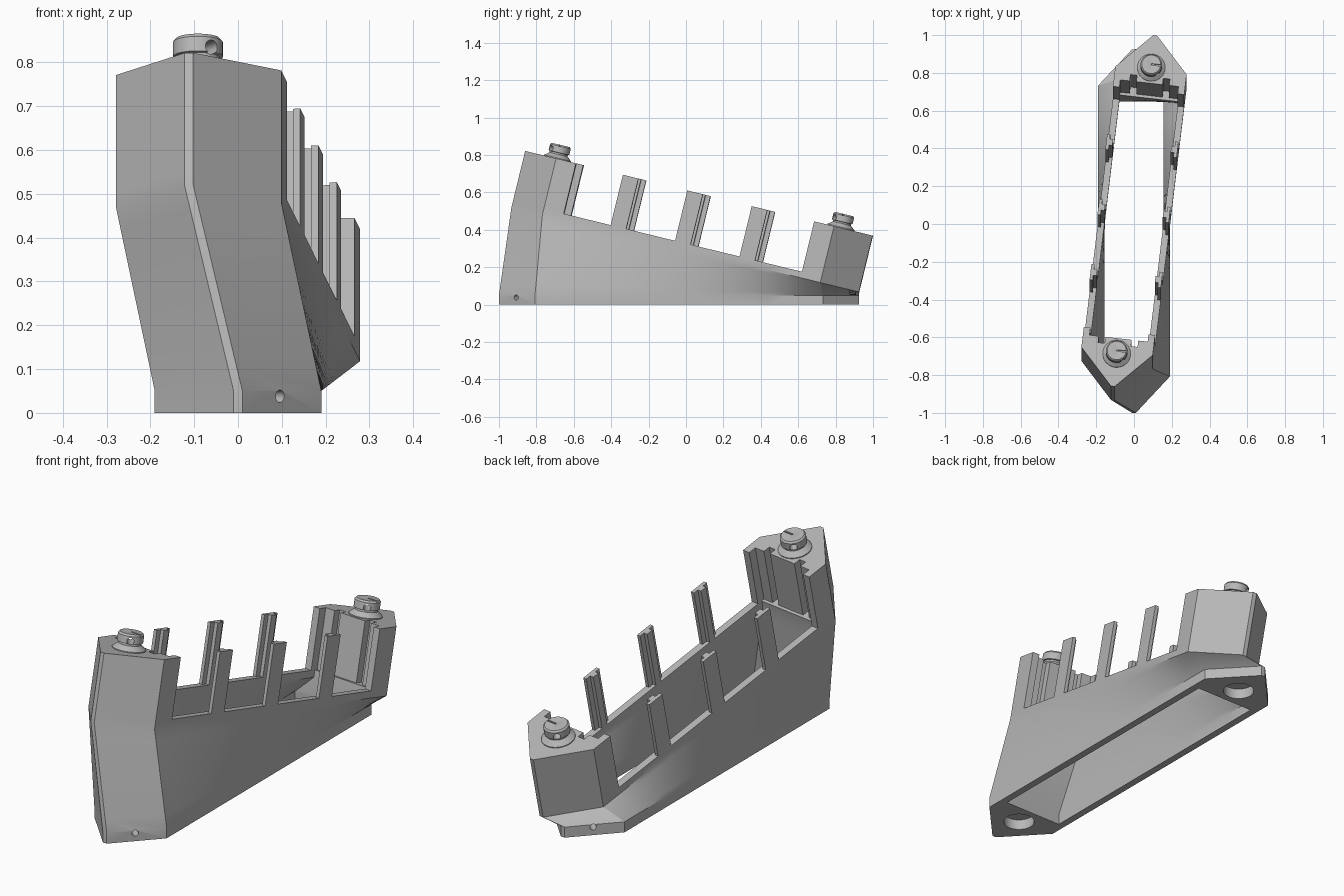
import bpy, bmesh, math
from mathutils import Matrix, Vector

if "Cube" in bpy.data.objects:
    bpy.data.objects.remove(bpy.data.objects["Cube"], do_unlink=True)

grey = bpy.data.materials.new("plain_grey")
grey.use_nodes = True
grey.diffuse_color = (0.48, 0.48, 0.48, 1)
grey.node_tree.nodes["Principled BSDF"].inputs["Base Color"].default_value = grey.diffuse_color

# Frames: the flat base, and the tilted, turned tray (origin on its top plane)
BASE = Matrix.Translation((0, -0.0375, 0))
TRAY = (Matrix.Translation((0, 0.07, 0.595)) @ Matrix.Rotation(math.radians(-13.7), 4, "X")
        @ Matrix.Rotation(math.radians(-6.7), 4, "Z"))
HALF, CORNER, TIP, INNER, HOLE = 0.19, 0.77, 0.9625, 0.155, 0.685
RIM, FLOOR = -0.277, -0.31
KNOB_V = 0.785


def finish(bm, name, matrix=None, smooth=False):
    bmesh.ops.recalc_face_normals(bm, faces=bm.faces)
    mesh = bpy.data.meshes.new(name)
    bm.to_mesh(mesh)
    bm.free()
    if matrix:
        mesh.transform(matrix)
    mesh.materials.append(grey)
    ob = bpy.data.objects.new(name, mesh)
    bpy.context.collection.objects.link(ob)
    if smooth:
        shade(ob)
    return ob


def select(ob):
    bpy.ops.object.select_all(action="DESELECT")
    ob.select_set(True)
    bpy.context.view_layer.objects.active = ob


def shade(ob):
    select(ob)
    bpy.ops.object.shade_smooth_by_angle(angle=math.radians(25))


def cut(ob, cutter):
    cutter.hide_render = True
    mod = ob.modifiers.new("cut", "BOOLEAN")
    mod.operation, mod.solver, mod.object = "DIFFERENCE", "EXACT", cutter
    select(ob)
    bpy.ops.object.modifier_apply(modifier=mod.name)
    bpy.data.objects.remove(cutter, do_unlink=True)


def outline(points, steps=16):
    """Closed outline with its long sides divided."""
    result = []
    for a, b in zip(points, points[1:] + points[:1]):
        n = steps if (Vector(a) - Vector(b)).length > 1 else 1
        result += [Vector(a).lerp(Vector(b), i / n) for i in range(n)]
    return result


def loft(name, levels, points, rows=8):
    """Skin one outline through (frame, height) levels."""
    bm = bmesh.new()
    flat = outline(points)
    rings = [[m @ Vector((p.x, p.y, h)) for p in flat] for m, h in levels]
    full = [rings[0]]
    for i, (a, b) in enumerate(zip(rings, rings[1:])):
        n = rows if i == 1 else 1
        full += [[p.lerp(q, k / n) for p, q in zip(a, b)] for k in range(1, n + 1)]
    loops = [[bm.verts.new(p) for p in ring] for ring in full]
    count = len(flat)
    for a, b in zip(loops, loops[1:]):
        for i in range(count):
            j = (i + 1) % count
            bm.faces.new((a[i], a[j], b[j], b[i]))
    bm.faces.new(loops[0])
    bm.faces.new(loops[-1])
    return finish(bm, name)


def prism(name, points, low, high, matrix):
    bm = bmesh.new()
    face = bm.faces.new([bm.verts.new((x, y, low)) for x, y in points])
    top = bmesh.ops.extrude_face_region(bm, geom=[face])["geom"]
    bmesh.ops.translate(bm, vec=(0, 0, high - low),
                        verts=[g for g in top if isinstance(g, bmesh.types.BMVert)])
    return finish(bm, name, matrix)


def cylinder(name, radius, depth, matrix):
    bm = bmesh.new()
    bmesh.ops.create_cone(bm, cap_ends=True, segments=32, radius1=radius,
                          radius2=radius, depth=depth)
    return finish(bm, name, matrix)


# Hull: base outline twisting up to the tray outline, hollow through the middle
half_hex = [(HALF, -CORNER), (HALF, CORNER), (0.01, TIP)]
hexagon = half_hex + [(-x, -y) for x, y in half_hex]
hexagon = [(HALF, -CORNER), (HALF, CORNER), (0.01, TIP), (-0.01, TIP),
           (-HALF, CORNER), (-HALF, -CORNER), (-0.01, -TIP), (0.01, -TIP)]
rectangle = [(INNER, -HOLE), (INNER, HOLE), (-INNER, HOLE), (-INNER, -HOLE)]
hull = loft("hull", [(BASE, 0), (BASE, 0.05), (TRAY, FLOOR), (TRAY, RIM)], hexagon)
cut(hull, loft("cavity", [(BASE, -0.05), (BASE, 0.05), (TRAY, FLOOR), (TRAY, -0.2)], rectangle))

# Round sockets under the base and pin holes in the end facets
for s in (-1, 1):
    cut(hull, cylinder("socket", 0.07, 0.1, BASE @ Matrix.Translation((0, s * KNOB_V, 0))))
    aim = Vector((-s, s, 0)).to_track_quat("Z", "Y").to_matrix().to_4x4()
    cut(hull, cylinder("pin_hole", 0.014, 0.12,
                       BASE @ Matrix.Translation((-s * 0.095, s * 0.87, 0.038)) @ aim))
shade(hull)

# End blocks with side wings and two upright grooves in the inner face
FACE, WING, DEEP = 0.70, 0.66, 0.735
half_block = [(0.01, TIP), (HALF, CORNER), (HALF, WING), (INNER, WING), (INNER, FACE),
              (0.105, FACE), (0.105, DEEP), (0.07, DEEP), (0.07, FACE)]
block = half_block + [(-x, y) for x, y in reversed(half_block)]

# Turned knob profile: flared foot, neck, head with a bevelled top
knob_profile = [(0, -0.01), (0.074, -0.01), (0.074, 0.004), (0.05, 0.024), (0.05, 0.032),
                (0.057, 0.034), (0.057, 0.068), (0.05, 0.076), (0, 0.076)]


def make_knob(name, place):
    bm = bmesh.new()
    verts = [bm.verts.new((x, 0, z)) for x, z in knob_profile]
    edges = [bm.edges.new(pair) for pair in zip(verts, verts[1:])]
    bmesh.ops.spin(bm, geom=verts + edges, cent=(0, 0, 0), axis=(0, 0, 1),
                   angle=math.tau, steps=40)
    bmesh.ops.remove_doubles(bm, verts=bm.verts, dist=0.0005)
    knob = finish(bm, name, place)
    aim = Vector((0.65, -0.75, 0)).to_track_quat("Z", "Y").to_matrix().to_4x4()
    cut(knob, cylinder("cross_hole", 0.016, 0.2, place @ Matrix.Translation((0, 0, 0.046)) @ aim))
    mark = [(0, -0.004), (0.08, -0.004), (0.08, 0.004), (0, 0.004)]
    cut(knob, prism("pointer_slot", mark, 0.067, 0.1, place))
    shade(knob)


for s, end in ((-1, "front"), (1, "back")):
    turn = TRAY @ Matrix.Rotation(0 if s > 0 else math.pi, 4, "Z")
    prism(end + "_block", block, RIM, 0, turn)
    make_knob(end + "_knob", TRAY @ Matrix.Translation((0, s * KNOB_V, 0)))

# Slotted posts along both rails: outer plate with a central inner rib
half_post = [(HALF, 0.043), (0.173, 0.043), (0.173, 0.017), (INNER, 0.017)]
post = half_post + [(x, -y) for x, y in reversed(half_post)]
for s, side in ((1, "right"), (-1, "left")):
    for i in (-1, 0, 1):
        points = [(s * x, y + i * 0.357) for x, y in post]
        prism(f"{side}_post_{i + 2}", points, RIM, 0, TRAY)
